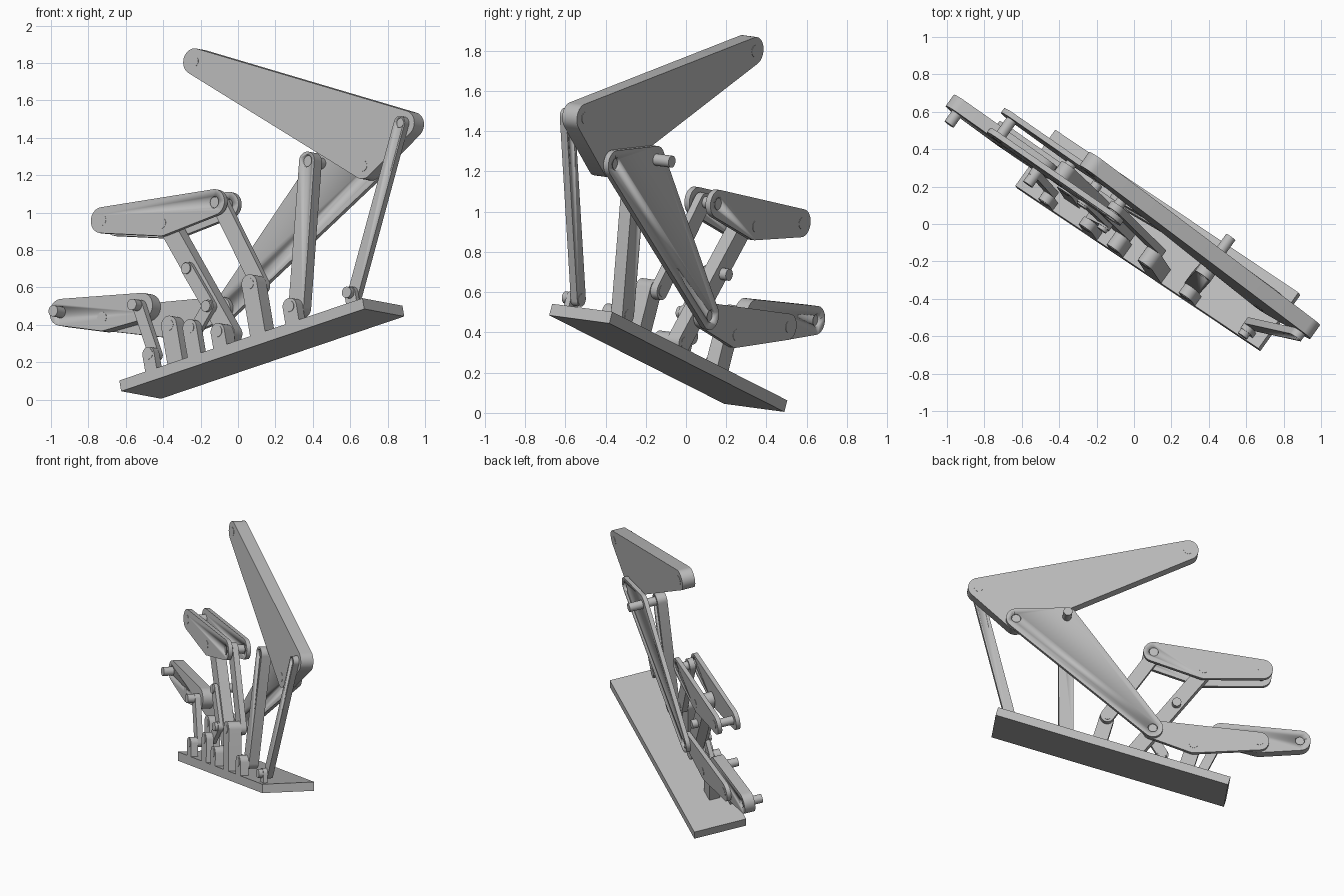
import bpy, bmesh, math
from mathutils import Vector, Matrix
from mathutils.geometry import convex_hull_2d

if "Cube" in bpy.data.objects:
    bpy.data.objects.remove(bpy.data.objects["Cube"], do_unlink=True)

grey = bpy.data.materials.new("steel_grey")
grey.use_nodes = True
grey.diffuse_color = (0.5, 0.5, 0.5, 1)
grey.node_tree.nodes["Principled BSDF"].inputs["Base Color"].default_value = (0.5, 0.5, 0.5, 1)

# Tilted frame: along = base length, deep = base width, up = base normal
along = Vector((1.3, -0.87, 0.44)).normalized()
deep = Vector((0.215, 0.3, -0.04))
deep = (deep - along * deep.dot(along)).normalized()
up = along.cross(deep)
FRAME = Matrix.Translation((-0.625, 0.19, 0.045)) @ Matrix((along, deep, up)).transposed().to_4x4()


def slab(name, outline, front, back):
    """Extrude a flat outline (along, up) between two depths."""
    bm = bmesh.new()
    face = bm.faces.new([bm.verts.new((x, front, z)) for x, z in outline])
    ext = bmesh.ops.extrude_face_region(bm, geom=[face])
    moved = [v for v in ext["geom"] if isinstance(v, bmesh.types.BMVert)]
    bmesh.ops.translate(bm, verts=moved, vec=(0, back - front, 0))
    bmesh.ops.recalc_face_normals(bm, faces=bm.faces)
    mesh = bpy.data.meshes.new(name)
    bm.to_mesh(mesh)
    bm.free()
    mesh.materials.append(grey)
    mesh.shade_smooth()
    mesh.set_sharp_from_angle(angle=math.radians(30))
    obj = bpy.data.objects.new(name, mesh)
    bpy.context.scene.collection.objects.link(obj)
    obj.matrix_world = FRAME
    return obj


def circle(c, r, n=32):
    return [(c[0] + r * math.cos(math.tau * i / n), c[1] + r * math.sin(math.tau * i / n)) for i in range(n)]


def pin(name, c, front, back, r=0.03):
    return slab(name, circle(c, r), front, back)


def link(name, pivots, r, front, back, holes=()):
    """Plate with rounded corners around each pivot, drilled at the holes."""
    pts = [Vector(p) for c in pivots for p in circle(c, r)]
    obj = slab(name, [pts[i] for i in convex_hull_2d(pts)], front, back)
    for c in holes:
        cutter = pin(name + "_cutter", c, front - 0.02, back + 0.02, min(0.032, r * 0.75))
        cutter.hide_render = True
        cutter.hide_set(True)
        mod = obj.modifiers.new("hole", "BOOLEAN")
        mod.object = cutter
        mod.solver = "EXACT"
    return obj


def post(name, c, r, front, back):
    """Round-topped bracket standing on the base."""
    arc = [(c[0] + r * math.cos(math.pi * i / 16), c[1] + r * math.sin(math.pi * i / 16)) for i in range(17)]
    slab(name, [(c[0] + r, 0.05)] + arc + [(c[0] - r, 0.05)], front, back)


# Pivot points
arm_tip, arm_elbow, arm_low = (0.745, 1.644), (2.005, 0.94), (1.70, 0.79)
shin_top, knee = (1.379, 0.904), (0.604, 0.309)
foot_fix, foot_joint = (0.312, 0.292), (-0.102, 0.451)
toe, heel = (-0.358, 0.553), (0.16, 0.44)
cap_left, cap_mid, cap_right = (0.025, 0.955), (0.40, 0.833), (0.754, 0.849)
crank_peg = (0.505, 0.55)
base_heel, base_short, base_crank = (0.211, 0.149), (0.50, 0.214), (0.673, 0.144)
base_tall, base_mid, base_far = (0.924, 0.34), (1.155, 0.148), (1.53, 0.12)

# Base plate
slab("base_plate", [(0, 0), (1.625, 0), (1.625, 0.06), (0, 0.06)], 0, 0.37)

# Base brackets
post("heel_post", base_heel, 0.038, 0, 0.05)
post("foot_post", foot_fix, 0.05, 0.09, 0.165)
post("short_post", base_short, 0.045, 0, 0.05)
post("crank_post", base_crank, 0.045, 0, 0.085)
post("tall_post", base_tall, 0.05, 0, 0.09)
post("middle_post", base_mid, 0.045, 0, 0.06)
post("far_post", base_far, 0.035, 0.03, 0.06)

# Upper arm and its rods
link("upper_arm", [arm_tip, arm_elbow, arm_low], 0.07, 0.10, 0.19)
link("far_rod", [arm_elbow, base_far], 0.036, 0.06, 0.10, [arm_elbow])
link("middle_rod", [shin_top, base_mid], 0.05, 0.06, 0.13, [shin_top])

# Back triangular plate and foot plates
link("shin_plate", [arm_low, shin_top, knee], 0.068, 0.195, 0.225, [arm_low, knee])
link("ankle_plate", [knee, foot_fix, foot_joint], 0.065, 0.165, 0.195)
link("foot_plate", [toe, heel, foot_joint], 0.072, 0.09, 0.165, [toe])
link("heel_rod", [heel, base_heel], 0.032, 0.05, 0.09)

# Paired upper plates with cranks between them
for side, front in (("front", 0.05), ("back", 0.18)):
    link("cap_plate_" + side, [cap_left, cap_mid, cap_right], 0.07, front, front + 0.03, [cap_right])
link("tall_rod", [cap_right, base_tall], 0.046, 0.09, 0.13)
link("crank_rod", [cap_mid, base_crank], 0.05, 0.085, 0.16)
link("crank_link", [crank_peg, knee], 0.036, 0.06, 0.085)
link("short_link", [knee, base_short], 0.036, 0.05, 0.08)

# Pins: centre, front depth, back depth
for name, c, front, back in (
    ("arm_tip_pin", arm_tip, 0.098, 0.192),
    ("arm_elbow_pin", arm_elbow, 0.075, 0.192),
    ("arm_low_pin", arm_low, 0.098, 0.21),
    ("shin_pin", shin_top, 0.075, 0.32),
    ("knee_pin", knee, 0.03, 0.21),
    ("foot_fix_pin", foot_fix, 0.088, 0.197),
    ("foot_joint_pin", foot_joint, 0.088, 0.197),
    ("toe_pin", toe, 0.02, 0.15),
    ("heel_pin", heel, 0, 0.15),
    ("cap_left_pin", cap_left, 0.048, 0.212),
    ("cap_mid_pin", cap_mid, 0.048, 0.212),
    ("cap_right_pin", cap_right, 0.06, 0.205),
    ("crank_pin", crank_peg, 0.05, 0.20),
    ("base_heel_pin", base_heel, -0.003, 0.092),
    ("base_short_pin", base_short, -0.003, 0.082),
    ("base_crank_pin", base_crank, -0.003, 0.162),
    ("base_tall_pin", base_tall, -0.003, 0.132),
    ("base_middle_pin", base_mid, -0.003, 0.132),
    ("base_far_pin", base_far, 0, 0.102),
):
    pin(name, c, front, back)
